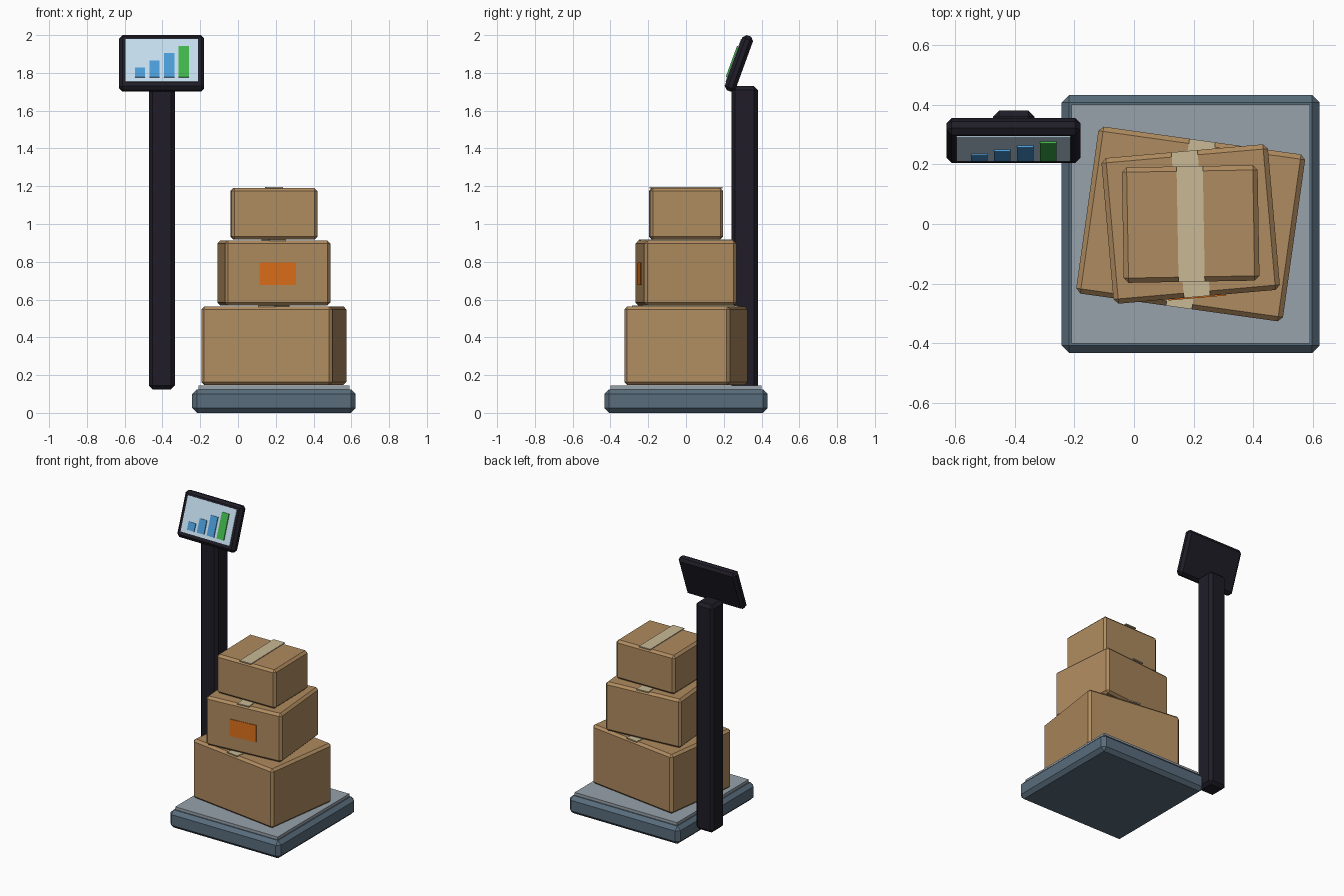
import bpy, bmesh
from math import radians
from mathutils import Matrix, Vector

if "Cube" in bpy.data.objects:
    bpy.data.objects.remove(bpy.data.objects["Cube"])


def material(name, rgb):
    m = bpy.data.materials.new(name)
    m.diffuse_color = (*rgb, 1)
    m.use_nodes = True
    m.node_tree.nodes["Principled BSDF"].inputs["Base Color"].default_value = m.diffuse_color
    return m


SLATE = material("slate", (0.10, 0.15, 0.20))
STEEL = material("steel", (0.31, 0.36, 0.41))
DARK = material("dark_plastic", (0.014, 0.012, 0.02))
GLASS = material("display_glass", (0.56, 0.72, 0.85))
BLUE = material("blue", (0.07, 0.33, 0.68))
GREEN = material("green", (0.05, 0.46, 0.07))
CARD = material("cardboard", (0.43, 0.26, 0.115))
TAPE = material("tape", (0.58, 0.48, 0.30))
ORANGE = material("orange", (0.72, 0.16, 0.01))


def block(name, size, loc, mat, chamfer=0.0, frame=Matrix()):
    """Chamfered box of a given size, placed at loc inside a local frame."""
    bm = bmesh.new()
    bmesh.ops.create_cube(bm, size=1)
    bmesh.ops.scale(bm, vec=size, verts=bm.verts)
    if chamfer:
        bmesh.ops.bevel(bm, geom=bm.edges[:], offset=chamfer, segments=1,
                        profile=0.5, affect='EDGES')
    mesh = bpy.data.meshes.new(name)
    bm.to_mesh(mesh)
    bm.free()
    mesh.materials.append(mat)
    ob = bpy.data.objects.new(name, mesh)
    bpy.context.collection.objects.link(ob)
    ob.matrix_world = frame @ Matrix.Translation(Vector(loc))
    return ob


# Scale platform
CX = 0.19
block("platform_base", (0.865, 0.865, 0.125), (CX, 0, 0.0625), SLATE, 0.025)
block("platform_plate", (0.80, 0.80, 0.025), (CX, 0, 0.1325), STEEL)

# Column
block("column", (0.138, 0.14, 1.605), (-0.403, 0.31, 0.9275), DARK, 0.02)

# Tilted display with bar chart
tilt = Matrix.Translation((-0.404, 0.28, 1.85)) @ Matrix.Rotation(radians(-20), 4, 'X')
block("display_housing", (0.45, 0.06, 0.31), (0, 0, 0), DARK, 0.018, tilt)
block("display_glass", (0.382, 0.01, 0.24), (0, -0.029, 0.005), GLASS, 0, tilt)
for i, h in enumerate((0.054, 0.094, 0.135, 0.175)):
    block(f"chart_bar_{i + 1}", (0.055, 0.01, h),
          (-0.115 + 0.077 * i, -0.036, -0.091 + h / 2),
          GREEN if i == 3 else BLUE, 0, tilt)

# Stacked cartons, each with a strip of tape on top
cartons = (("large", 0.70, 0.565, 0.147, 0.564, -8),
           ("medium", 0.56, 0.49, 0.568, 0.913, 5),
           ("small", 0.455, 0.387, 0.917, 1.191, 1))
for label, w, d, z0, z1, angle in cartons:
    turn = Matrix.Translation((CX, 0, (z0 + z1) / 2)) @ Matrix.Rotation(radians(angle), 4, 'Z')
    h = z1 - z0
    block(f"{label}_carton", (w, d, h), (0, 0, 0), CARD, 0.016, turn)
    block(f"{label}_carton_tape", (0.088, d, 0.008), (0, 0, h / 2 + 0.001), TAPE, 0, turn)
    if label == "medium":
        block("carton_label", (0.194, 0.008, 0.12), (0, -d / 2, -0.004), ORANGE, 0, turn)
